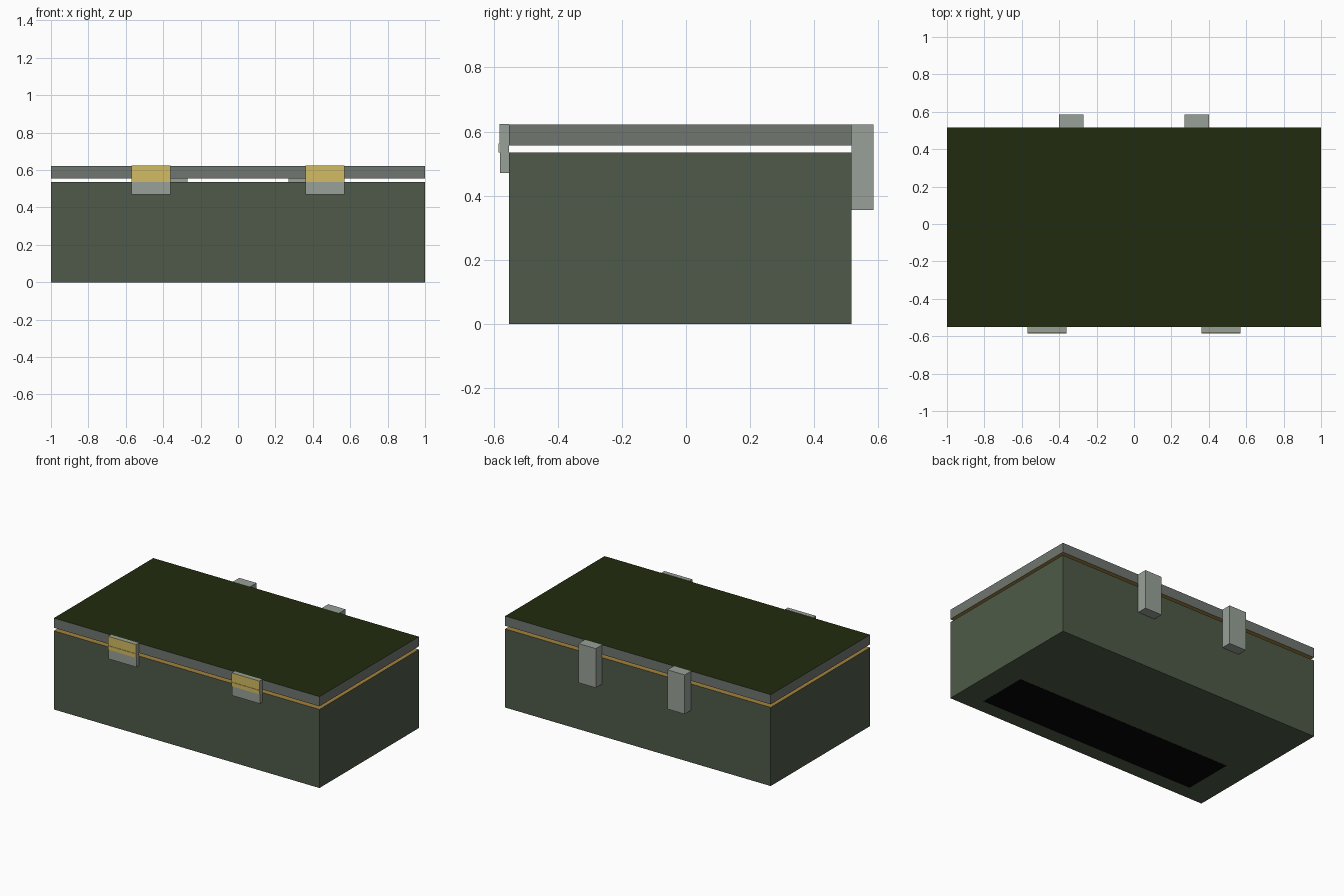
import bpy, bmesh
from mathutils import Vector

if "Cube" in bpy.data.objects:
    bpy.data.objects.remove(bpy.data.objects["Cube"])


def lin(c):
    c /= 255
    return c / 12.92 if c <= 0.04045 else ((c + 0.055) / 1.055) ** 2.4


def material(name, rgb):
    m = bpy.data.materials.new(name)
    m.diffuse_color = (*[lin(c) for c in rgb], 1)
    m.use_nodes = True
    m.node_tree.nodes["Principled BSDF"].inputs["Base Color"].default_value = m.diffuse_color
    return m


BODY = material("grey_green", (78, 90, 72))
LID = material("lid_grey", (112, 118, 112))
TOP = material("dark_olive", (33, 43, 14))
METAL = material("light_metal", (152, 161, 152))
GOLD = material("pale_gold", (211, 188, 99))
RIM = material("old_brass", (162, 130, 60))
BLACK = material("black", (6, 6, 6))


def box(name, x, y, z, mat, faces=()):
    """Box from (min, max) ranges; faces = (direction, material) overrides."""
    bm = bmesh.new()
    bmesh.ops.create_cube(bm, size=1)
    for v in bm.verts:
        v.co = Vector([r[0] if c < 0 else r[1] for c, r in zip(v.co, (x, y, z))])
    me = bpy.data.meshes.new(name)
    me.materials.append(mat)
    bm.normal_update()
    for i, (direction, m) in enumerate(faces, 1):
        me.materials.append(m)
        for f in bm.faces:
            if f.normal.dot(Vector(direction)) > 0.9:
                f.material_index = i
    bm.to_mesh(me)
    bm.free()
    ob = bpy.data.objects.new(name, me)
    bpy.context.collection.objects.link(ob)
    return ob


UP, DOWN, FRONT = (0, 0, 1), (0, 0, -1), (0, -1, 0)
Y = (-0.552, 0.517)

# Case body with brass rim, and a floating lid with a narrow gap
box("case_body", (-1, 1), Y, (0, 0.535), BODY, [(UP, RIM)])
box("case_lid", (-1, 1), Y, (0.556, 0.622), LID, [(UP, TOP), (DOWN, RIM)])

# Dark panel under the base
box("base_panel", (-0.82, 0.82), (-0.45, -0.1), (-0.001, 0.002), BLACK)

for side, s in (("left", -1), ("right", 1)):
    # Front latches: metal block, gold upper plate and a raised gold lip
    lx = sorted((s * 0.36, s * 0.57))
    box(f"{side}_latch", lx, (-0.58, -0.552), (0.47, 0.624), METAL)
    box(f"{side}_latch_plate", lx, (-0.582, -0.58), (0.535, 0.624), GOLD)
    box(f"{side}_latch_lip", lx, (-0.585, -0.582), (0.535, 0.562), GOLD)
    # Rear hinges
    hx = sorted((s * 0.27, s * 0.40))
    box(f"{side}_hinge", hx, (0.517, 0.585), (0.355, 0.622), METAL)
